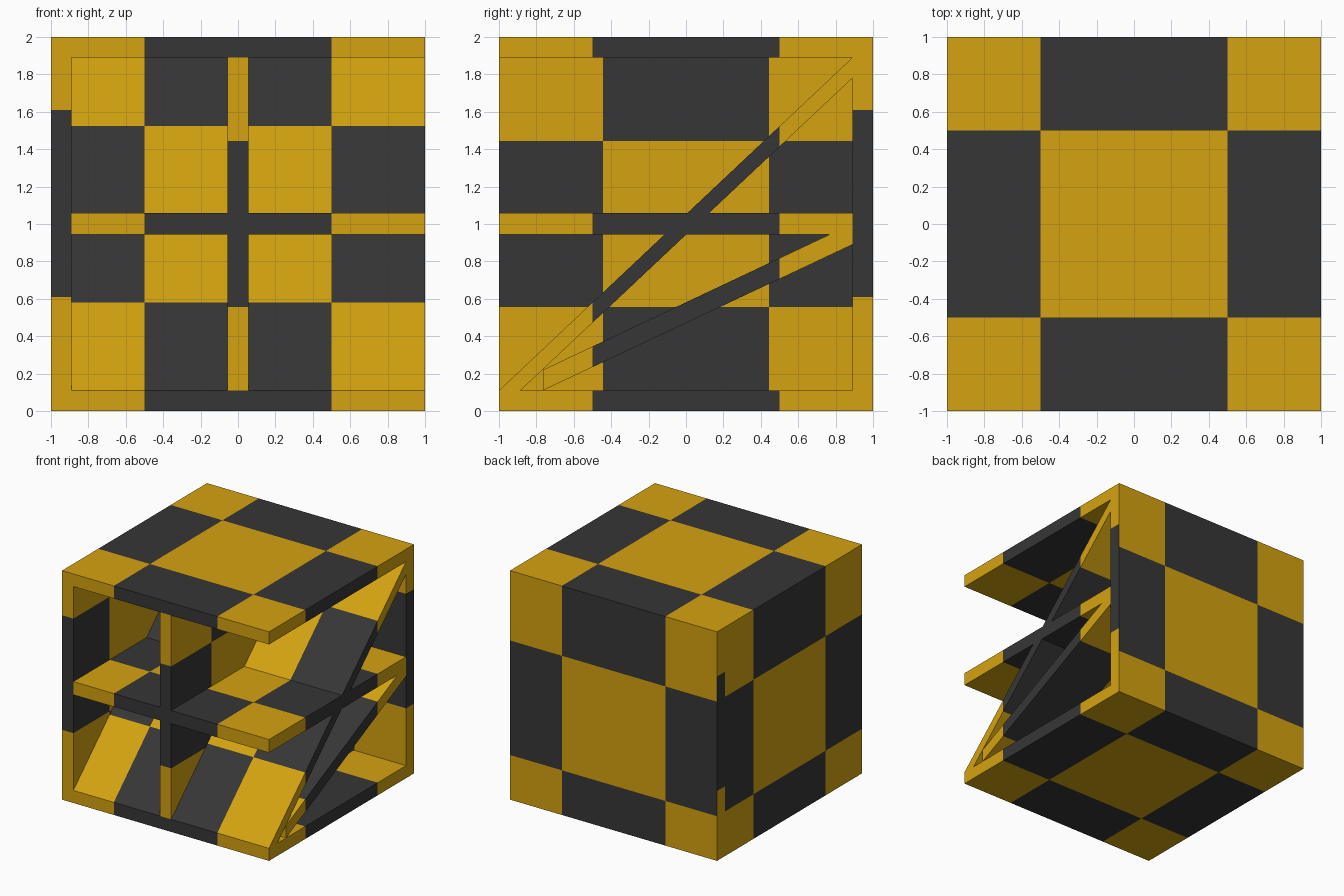
import bpy, bmesh
from mathutils import Vector

cube = bpy.data.objects.get("Cube")
if cube:
    bpy.data.objects.remove(cube, do_unlink=True)

T = 0.11          # panel thickness
IN = 1 - T        # inner face of the walls
TOP = 2 - T       # underside of the roof


def material(name, color):
    m = bpy.data.materials.new(name)
    m.use_nodes = True
    m.diffuse_color = color
    m.node_tree.nodes["Principled BSDF"].inputs["Base Color"].default_value = color
    return m


MATERIALS = [material("golden yellow", (0.66, 0.365, 0.005, 1)),
             material("charcoal", (0.037, 0.037, 0.037, 1))]


def panel(name, profile, x0, x1, axes, half=0.5, mid_z=1.0, outer=None, outer_z=1.0):
    """Extrude a y-z profile along x and colour it as a checker over two axes."""
    bm = bmesh.new()
    face = bm.faces.new([bm.verts.new((x0, y, z)) for y, z in profile])
    ext = bmesh.ops.extrude_face_region(bm, geom=[face])
    moved = [g for g in ext["geom"] if isinstance(g, bmesh.types.BMVert)]
    bmesh.ops.translate(bm, verts=moved, vec=(x1 - x0, 0, 0))
    bmesh.ops.recalc_face_normals(bm, faces=bm.faces)

    # Cut along the checker borders
    for axis in axes:
        centres = {mid_z, outer_z} if axis == 2 else {0}
        normal = Vector([float(i == axis) for i in range(3)])
        for c in centres:
            for side in (-half, half):
                bmesh.ops.bisect_plane(
                    bm, geom=bm.verts[:] + bm.edges[:] + bm.faces[:],
                    plane_co=normal * (c + side), plane_no=normal)

    # Alternate the two colours
    bm.normal_update()
    for f in bm.faces:
        is_outer = outer is not None and f.normal.dot(Vector(outer)) > 0.9
        origin = Vector((0, 0, outer_z if is_outer else mid_z))
        p = f.calc_center_median() - origin
        far = [abs(p[a]) > half for a in axes]
        f.material_index = int(far[0] != far[1])

    mesh = bpy.data.meshes.new(name)
    bm.to_mesh(mesh)
    bm.free()
    for m in MATERIALS:
        mesh.materials.append(m)
    obj = bpy.data.objects.new(name, mesh)
    bpy.context.collection.objects.link(obj)
    return obj


def rect(y0, y1, z0, z1):
    return [(y0, z0), (y1, z0), (y1, z1), (y0, z1)]


# Horizontal panels
panel("floor", rect(-1, 1, 0, T), -1, 1, (0, 1))
panel("roof", rect(-1, 1, TOP, 2), -1, 1, (0, 1))
panel("shelf", rect(-1, IN, 0.945, 1.06), -IN, 1, (0, 1))

# Outer walls, with the checker shifted on the outside faces
panel("back_wall", rect(IN, 1, T, TOP), -1, 1, (0, 2),
      mid_z=1 + T, outer=(0, 1, 0), outer_z=1 - T)
panel("right_wall", rect(-1, IN, T, TOP), -1, -IN, (1, 2),
      mid_z=1 + T, outer=(-1, 0, 0), outer_z=1 - T)

# Upright divider
panel("divider", rect(-1, IN, T, TOP), -T / 2, T / 2, (1, 2), half=IN / 2)

# Sloping panels
panel("steep_ramp", [(-1, T), (-0.885, T), (IN, TOP - T), (IN, TOP)],
      -IN, 1, (0, 1))
panel("shallow_ramp", [(-0.765, T), (IN, IN), (IN, 0.945), (0.77, 0.945), (-0.765, 2 * T)],
      -IN, 1, (0, 1))
